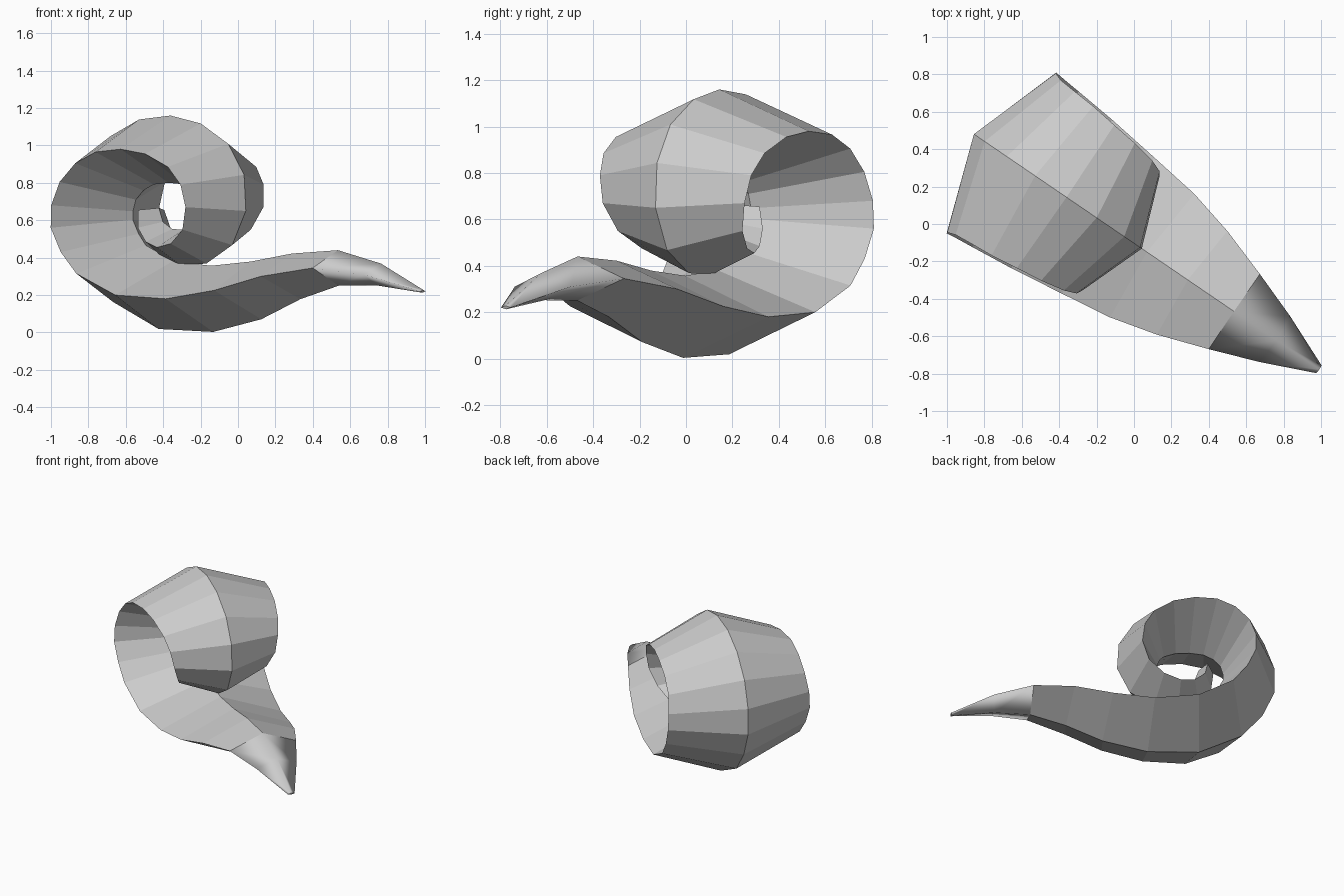
import bpy, bmesh, math
from mathutils import Vector

if "Cube" in bpy.data.objects:
    bpy.data.objects.remove(bpy.data.objects["Cube"])

# Vertical plane of the curl, seen from above, and its sideways direction
ALONG = Vector((0.826, -0.563, 0))
SIDE = Vector((0.563, 0.826, 0))
MID = -0.085

# Spiral centre line: (distance along, height, half width, half thickness)
STATIONS = [
    (1.255, .22, .025, .008), (.97, .31, .147, .06), (.707, .345, .243, .095),
    (.434, .30, .335, .125), (.175, .225, .40, .158), (-.11, .18, .44, .177),
    (-.41, .20, .48, .187), (-.645, .315, .504, .185), (-.74, .43, .513, .183),
    (-.80, .56, .52, .182), (-.80, .68, .515, .181), (-.756, .805, .50, .18),
    (-.66, .905, .492, .18), (-.535, .965, .483, .18), (-.385, .98, .463, .18),
    (-.24, .955, .445, .172), (-.11, .885, .42, .162), (-.045, .79, .395, .152),
    (-.03, .67, .37, .14), (-.08, .55, .325, .13), (-.19, .475, .275, .115),
    (-.31, .455, .23, .095), (-.41, .485, .19, .08), (-.485, .56, .155, .065),
    (-.505, .655, .125, .052),
]


def place(u, z, w):
    return ALONG * u + SIDE * (MID + w) + Vector((0, 0, z))


# Diamond-section horn: outer ridge, side edge, inner ridge, side edge
bm = bmesh.new()
rings = []
for i, (u, z, h, n) in enumerate(STATIONS):
    a = STATIONS[max(i - 1, 0)]
    b = STATIONS[min(i + 1, len(STATIONS) - 1)]
    t = Vector((b[0] - a[0], b[1] - a[1])).normalized()
    ou, oz = -t.y * n, t.x * n
    rings.append([bm.verts.new(p) for p in (
        place(u + ou, z + oz, 0), place(u, z, h),
        place(u - ou, z - oz, 0), place(u, z, -h))])

for i in range(len(rings) - 1):
    for k in range(4):
        m = (k + 1) % 4
        f = bm.faces.new((rings[i][k], rings[i][m], rings[i + 1][m], rings[i + 1][k]))
        f.smooth = i < 2  # softly shaded tip
bm.faces.new(rings[0])
bm.faces.new(rings[-1])
bmesh.ops.recalc_face_normals(bm, faces=bm.faces)

mesh = bpy.data.meshes.new("curled_horn")
bm.to_mesh(mesh)
bm.free()
bpy.context.collection.objects.link(bpy.data.objects.new("curled_horn", mesh))
